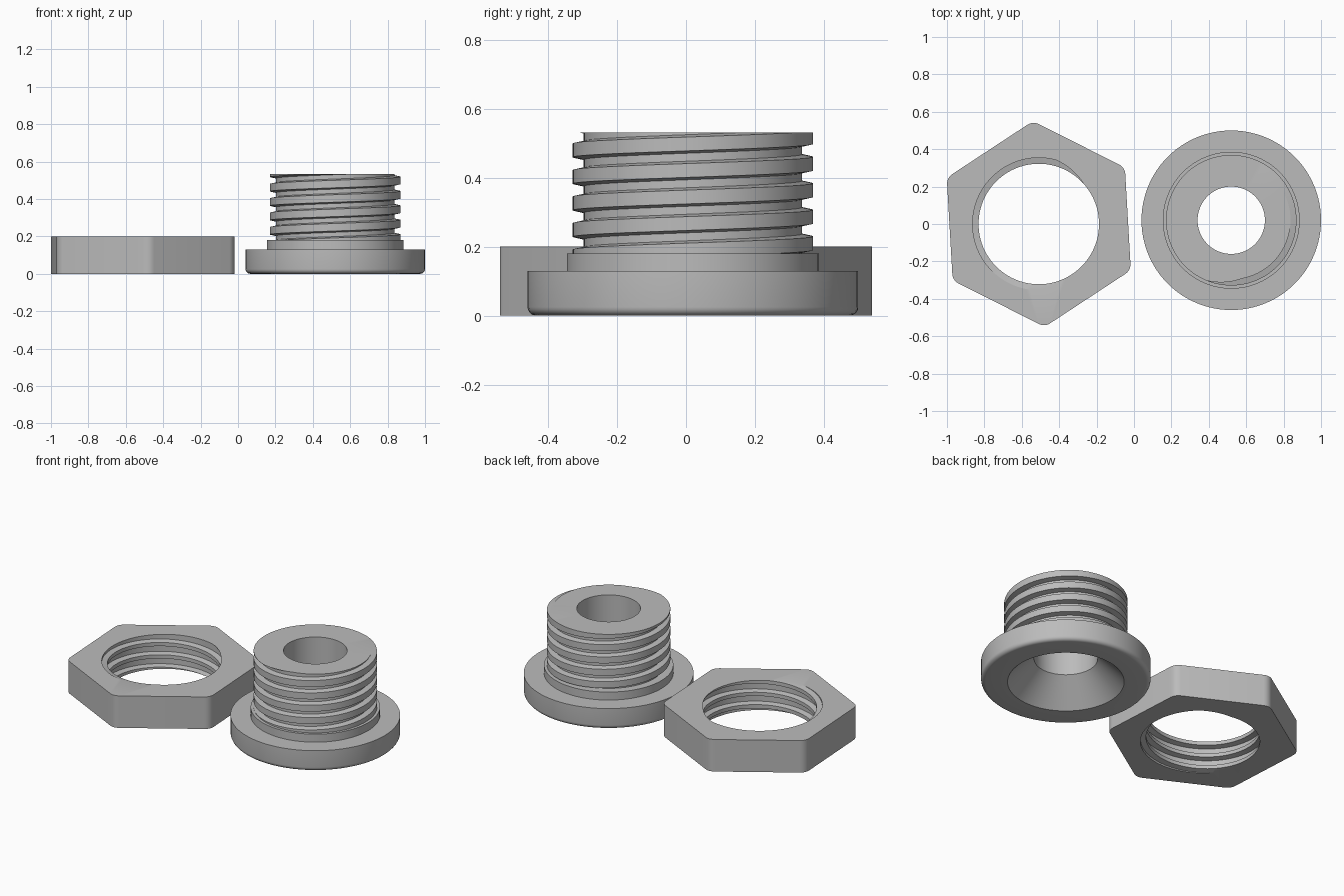
import bpy, bmesh
from math import sin, cos, pi, radians
from mathutils import Vector

if "Cube" in bpy.data.objects:
    bpy.data.objects.remove(bpy.data.objects["Cube"], do_unlink=True)

SEGS = 96
PITCH = 0.077

grey = bpy.data.materials.new("plain grey")
grey.use_nodes = True
grey.diffuse_color = (0.5, 0.5, 0.5, 1)
grey.node_tree.nodes["Principled BSDF"].inputs["Base Color"].default_value = (0.5, 0.5, 0.5, 1)


def loft(bm, rings, closed):
    """Skin consecutive rows of points with quads."""
    rows = [[bm.verts.new(p) for p in ring] for ring in rings]
    for a, b in zip(rows, rows[1:]):
        n = len(a)
        for i in range(n if closed else n - 1):
            j = (i + 1) % n
            bm.faces.new((a[i], a[j], b[j], b[i]))


def circle(r, z):
    return [(r * cos(2 * pi * i / SEGS), r * sin(2 * pi * i / SEGS), z) for i in range(SEGS)]


def thread_band(bm, root, crest, phase, low, high):
    """Right-handed helical surface trimmed flat at both ends."""
    profile = [(-0.027, root), (-0.02, crest), (0.02, crest), (0.027, root)]
    rows = []
    for i in range(SEGS + 1):
        t = i / SEGS
        c, s = cos(2 * pi * t), sin(2 * pi * t)
        rows.append([(r * c, r * s, phase + dz + PITCH * (k + t))
                     for k in range(-7, 4) for dz, r in profile])
    loft(bm, rows, False)
    bmesh.ops.remove_doubles(bm, verts=bm.verts[:], dist=1e-5)
    for level, up in ((low, -1), (high, 1)):
        bmesh.ops.bisect_plane(bm, geom=bm.verts[:] + bm.edges[:] + bm.faces[:], dist=1e-6,
                               plane_co=(0, 0, level), plane_no=(0, 0, up), clear_outer=True)


def threaded_part(name, location, thread, walls):
    """Join a thread to its walls with flat ring faces at both ends."""
    bm = bmesh.new()
    thread_band(bm, *thread)
    loft(bm, walls, True)
    for level in thread[-2:]:
        rim = [e for e in bm.edges if e.is_boundary
               and all(abs(v.co.z - level) < 1e-4 for v in e.verts)]
        bmesh.ops.triangle_fill(bm, edges=rim, use_beauty=True, normal=(0, 0, 1))
    bmesh.ops.recalc_face_normals(bm, faces=bm.faces[:])
    mesh = bpy.data.meshes.new(name)
    bm.to_mesh(mesh)
    bm.free()
    mesh.materials.append(grey)
    obj = bpy.data.objects.new(name, mesh)
    obj.location = location
    bpy.context.collection.objects.link(obj)
    bpy.ops.object.select_all(action='DESELECT')
    obj.select_set(True)
    bpy.context.view_layer.objects.active = obj
    bpy.ops.object.shade_smooth_by_angle(angle=radians(30))


# Flanged bushing: collar, rounded flange, countersink and bore
fillet = 0.025
profile = [(0.366, 0.18), (0.366, 0.13), (0.48, 0.13)]
for i in range(6):
    a = pi / 2 * i / 5
    profile.append((0.48 - fillet + fillet * cos(a), fillet - fillet * sin(a)))
profile += [(0.33, 0), (0.18, 0.15), (0.18, 0.532)]
threaded_part("flanged_bushing", (0.52, 0.02, 0), (0.317, 0.349, 0.499, 0.18, 0.532),
              [circle(r, z) for r, z in profile])

# Hex nut with rounded corners
corner = 0.06
outline = []
for k in range(6):
    mid = radians(33.3 + 60 * k)
    centre = Vector((cos(mid), sin(mid))) * (0.477 - corner) / cos(pi / 6)
    for i in range(7):
        a = mid + radians(-30 + 10 * i)
        outline.append(centre + corner * Vector((cos(a), sin(a))))
threaded_part("hex_nut", (-0.509, 0, 0), (0.322, 0.354, 0.164, 0, 0.2),
              [[(p.x, p.y, z) for p in outline] for z in (0, 0.2)])
